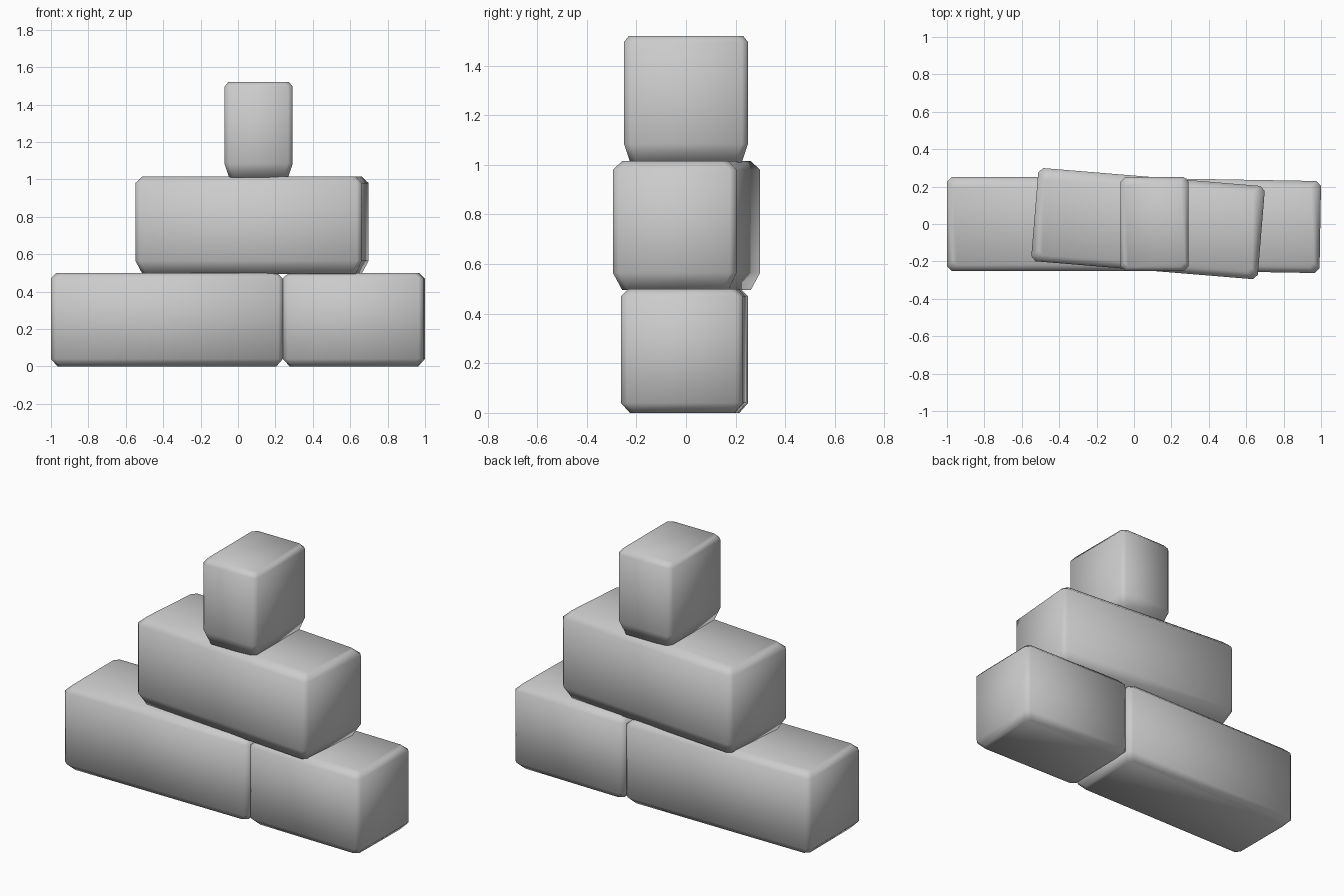
import bpy, bmesh
from math import radians

if "Cube" in bpy.data.objects:
    bpy.data.objects.remove(bpy.data.objects["Cube"])


def brick(name, center, size, z0, z1, turn=0, low=(0.025, 0.05), high=(0.03, 0.03), corner=0.025):
    """Chamfered brick made of four stacked eight-sided rings; low/high = (inset, height)."""
    hx, hy = size[0] / 2, size[1] / 2
    levels = [(z0, low[0]), (z0 + low[1], 0), (z1 - high[1], 0), (z1, high[0])]
    bm = bmesh.new()
    rings = []
    for z, inset in levels:
        x, y, c = hx - inset, hy - inset, corner
        outline = [(x - c, -y), (x, -y + c), (x, y - c), (x - c, y),
                   (-x + c, y), (-x, y - c), (-x, -y + c), (-x + c, -y)]
        rings.append([bm.verts.new((px, py, z)) for px, py in outline])
    for a, b in zip(rings, rings[1:]):
        for i in range(8):
            j = (i + 1) % 8
            bm.faces.new((a[i], a[j], b[j], b[i]))
    bm.faces.new(rings[0][::-1])
    bm.faces.new(rings[-1])
    for f in bm.faces:
        f.smooth = True
    mesh = bpy.data.meshes.new(name)
    bm.to_mesh(mesh)
    bm.free()
    ob = bpy.data.objects.new(name, mesh)
    ob.location = (center[0], center[1], 0)
    ob.rotation_euler.z = radians(turn)
    bpy.context.collection.objects.link(ob)
    return ob


# Bottom course: long brick and short brick
brick("bottom_long_brick", (-0.38, 0.0), (1.24, 0.50), 0, 0.50, low=(0.035, 0.04))
brick("bottom_short_brick", (0.62, -0.01), (0.752, 0.492), 0, 0.50, turn=-1, low=(0.035, 0.04))

# Middle course: long brick, slightly turned
brick("middle_brick", (0.075, 0.002), (1.215, 0.50), 0.495, 1.015, turn=-4.7,
      low=(0.035, 0.07), high=(0.035, 0.035))

# Upright half brick on top
brick("top_brick", (0.11, 0.0), (0.365, 0.50), 1.01, 1.52, low=(0.025, 0.075), high=(0.02, 0.025))
